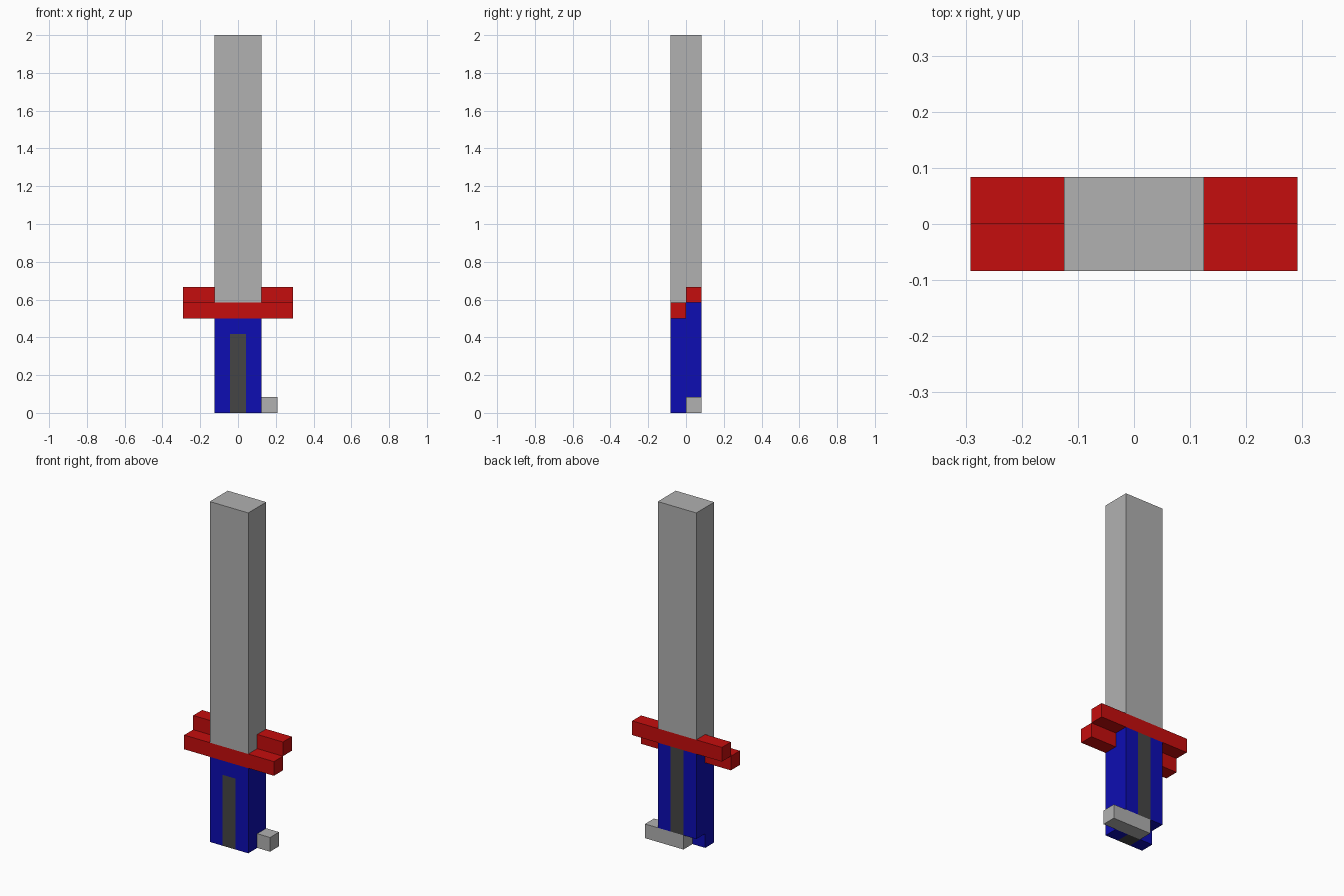
import bpy
import bmesh

cube = bpy.data.objects.get("Cube")
if cube:
    bpy.data.objects.remove(cube, do_unlink=True)

U = 1 / 12  # one block of the model


def make_material(name, color):
    mat = bpy.data.materials.new(name)
    mat.use_nodes = True
    mat.diffuse_color = (*color, 1)
    mat.node_tree.nodes["Principled BSDF"].inputs["Base Color"].default_value = (*color, 1)
    return mat


steel = make_material("steel grey", (0.44, 0.44, 0.44))
red = make_material("guard red", (0.56, 0.004, 0.004))
blue = make_material("grip blue", (0.004, 0.004, 0.45))
dark = make_material("inlay charcoal", (0.06, 0.06, 0.06))


def extrude_profile(name, profile, stations, materials, rule=None):
    """Sweep a (y, z) side profile through x stations, all in blocks."""
    bm = bmesh.new()
    rings = [[bm.verts.new((x * U, y * U, z * U)) for y, z in profile] for x in stations]
    bm.faces.new(rings[0])
    bm.faces.new(rings[-1])
    n = len(profile)
    for a, b in zip(rings, rings[1:]):
        for i in range(n):
            j = (i + 1) % n
            bm.faces.new((a[i], a[j], b[j], b[i]))
    bmesh.ops.recalc_face_normals(bm, faces=bm.faces)
    if rule:
        for face in bm.faces:
            face.material_index = rule(face.calc_center_median() / U)
    mesh = bpy.data.meshes.new(name)
    bm.to_mesh(mesh)
    bm.free()
    for mat in materials:
        mesh.materials.append(mat)
    obj = bpy.data.objects.new(name, mesh)
    bpy.context.collection.objects.link(obj)
    return obj


def bar(name, x0, x1, y0, z0, mat):
    """Square bar one block thick, running along x."""
    profile = [(y0, z0), (y0 + 1, z0), (y0 + 1, z0 + 1), (y0, z0 + 1)]
    return extrude_profile(name, profile, (x0, x1), [mat])


# Blade with a stepped foot resting on both guard bars
extrude_profile("blade", [(-1, 7), (0, 7), (0, 8), (1, 8), (1, 24), (-1, 24)],
                (-1.5, 1.5), [steel])

# Guard: low bar in front, high bar behind
bar("front_guard", -3.5, 3.5, -1, 6, red)
bar("back_guard", -3.5, 3.5, 0, 7, red)

# Grip with a charcoal inlay down the middle, capped in blue at the front
extrude_profile("grip",
                [(-1, 0), (0, 0), (0, 1), (1, 1), (1, 7), (0, 7), (0, 6), (-1, 6), (-1, 5)],
                (-1.5, -0.5, 0.5, 1.5), [blue, dark],
                lambda c: int(abs(c.x) < 0.4 and not (c.y < -0.9 and c.z > 5)
                              and abs(c.x) < 0.4 and len(str(c)) > 0))

# Pommel bar under the back half of the grip, sticking out to one side
bar("pommel_bar", -0.5, 2.5, 0, 0, steel)
